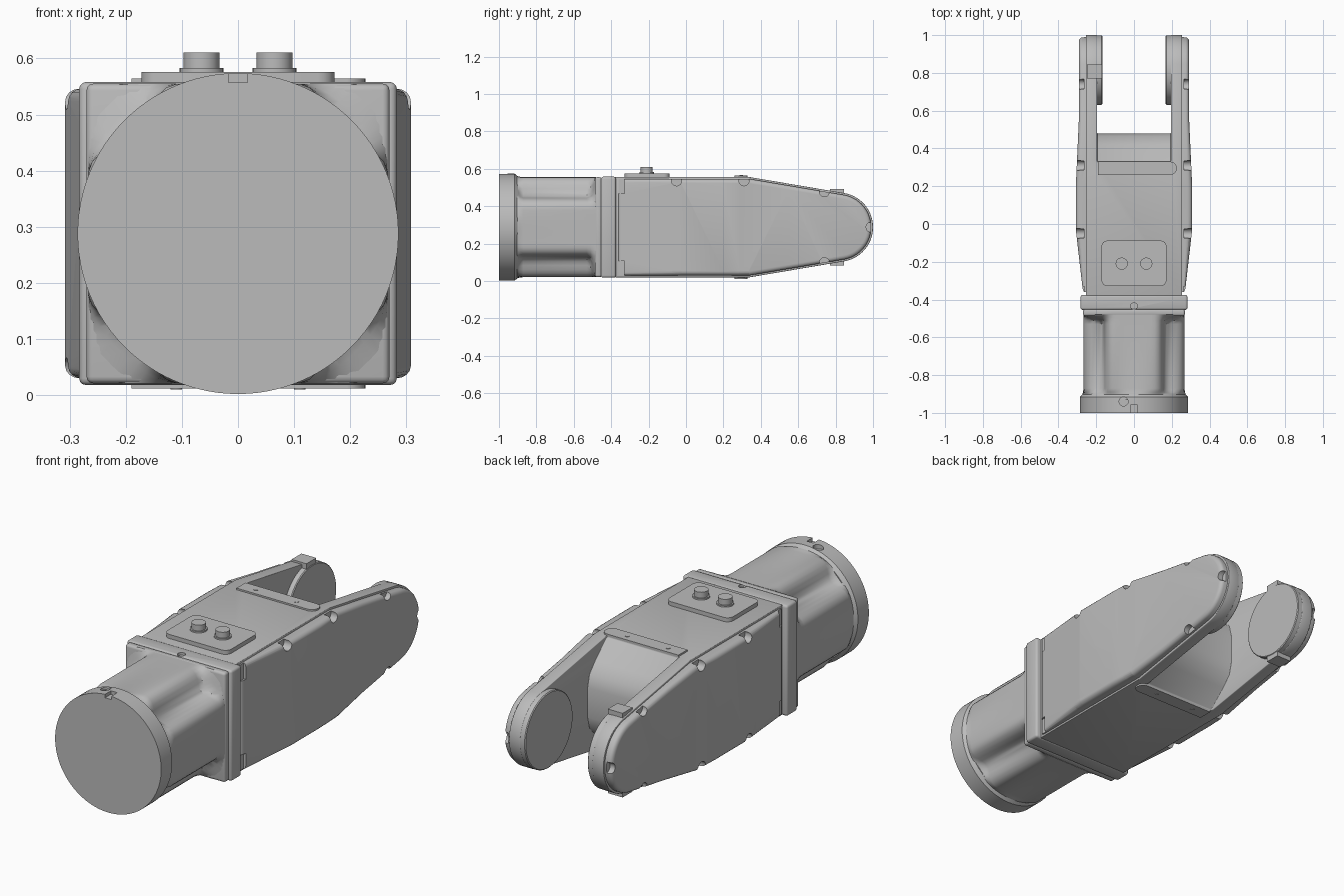
import bpy, bmesh
from math import radians, sin, cos, pi
from mathutils import Matrix, Vector

cube = bpy.data.objects.get("Cube")
if cube:
    bpy.data.objects.remove(cube)

ZC = 0.288      # height of the long axis
TIP = 0.815     # centre of the rounded fork end

grey = bpy.data.materials.new("cast grey")
grey.use_nodes = True
grey.diffuse_color = (0.5, 0.5, 0.5, 1)
grey.node_tree.nodes["Principled BSDF"].inputs["Base Color"].default_value = (0.5, 0.5, 0.5, 1)
parts = []


def finish(name, bm):
    bmesh.ops.recalc_face_normals(bm, faces=bm.faces)
    me = bpy.data.meshes.new(name)
    bm.to_mesh(me)
    bm.free()
    me.materials.append(grey)
    ob = bpy.data.objects.new(name, me)
    bpy.context.collection.objects.link(ob)
    parts.append(ob)
    return ob


def bake(ob):
    dg = bpy.context.evaluated_depsgraph_get()
    me = bpy.data.meshes.new_from_object(ob.evaluated_get(dg))
    ob.modifiers.clear()
    ob.data = me


def bevel(ob, width, segments=3):
    m = ob.modifiers.new("bevel", "BEVEL")
    m.width, m.segments, m.limit_method = width, segments, "ANGLE"
    m.angle_limit = radians(35)
    bake(ob)


def cut(ob, cutters):
    for c in cutters:
        c.hide_render = True
        m = ob.modifiers.new("cut", "BOOLEAN")
        m.operation, m.object, m.solver = "DIFFERENCE", c, "EXACT"
    bake(ob)
    for c in cutters:
        parts.remove(c)
        bpy.data.objects.remove(c)


def box(name, lo, hi):
    bm = bmesh.new()
    bmesh.ops.create_cube(bm, size=1)
    lo, hi = Vector(lo), Vector(hi)
    bm.transform(Matrix.Translation((lo + hi) / 2) @ Matrix.Diagonal((*(hi - lo), 1)))
    return finish(name, bm)


def cylinder(name, centre, r, depth, axis, sides=32, r2=None):
    bm = bmesh.new()
    bmesh.ops.create_cone(bm, cap_ends=True, segments=sides, radius1=r,
                          radius2=r if r2 is None else r2, depth=depth)
    rot = Vector((0, 0, 1)).rotation_difference(Vector(axis)).to_matrix().to_4x4()
    bm.transform(Matrix.Translation(centre) @ rot)
    return finish(name, bm)


def prism(points, x0, x1):
    # side profile (y, z) extruded along x
    bm = bmesh.new()
    a, b = ([bm.verts.new((x, y, z)) for y, z in points] for x in (x0, x1))
    bm.faces.new(a)
    bm.faces.new(b)
    for i in range(len(a)):
        bm.faces.new((a[i - 1], a[i], b[i], b[i - 1]))
    bmesh.ops.recalc_face_normals(bm, faces=bm.faces)
    return bm


def outline(y0, inset):
    # tapered body profile with a round fork end
    h, r = 0.268 - inset, 0.185 - inset
    arc = [radians(80 - 160 * i / 28) for i in range(29)]
    return ([(y0, ZC + h), (0.34, ZC + h)]
            + [(TIP + r * cos(a), ZC + r * sin(a)) for a in arc]
            + [(0.34, ZC - h), (y0, ZC - h)])


# Main housing with the fork slot
core = finish("fork_housing", prism(outline(-0.38, 0), -0.255, 0.255))
slot = [(0.33, 0.7), (0.33, 0.55), (0.42, 0.47), (0.465, 0.42), (0.48, 0.36)]
slot += [(y, 2 * ZC - z) for y, z in reversed(slot)] + [(1.2, -0.13), (1.2, 0.7)]
cut(core, [finish("slot_cutter", prism(slot, -0.195, 0.195))])
bevel(core, 0.01)

# Round bearing faces inside the fork
for s, side in ((1, "left"), (-1, "right")):
    ob = cylinder(side + "_bearing_face", (s * 0.205, TIP, ZC), 0.184, 0.075, (s, 0, 0), 64)
    bevel(ob, 0.004, 1)
for s, end in ((1, "upper"), (-1, "lower")):
    z = ZC + s * 0.185
    box(end + "_stop_pad", (-0.25, 0.77, z - 0.02), (-0.17, 0.845, z + 0.02))


# Side covers: domed plates with screw recesses along the rim
def cover_depth(y):
    pts = [(-0.36, 0.27), (-0.03, 0.308), (0.2, 0.308), (0.55, 0.292), (1.1, 0.292)]
    for (a, p), (b, q) in zip(pts, pts[1:]):
        if y <= b:
            return p + (q - p) * max(0, (y - a) / (b - a))
    return pts[-1][1]


for s, side in ((1, "left"), (-1, "right")):
    bm = prism(outline(-0.36, 0.01), 0.25, 0.3)
    rim = [e for e in bm.edges if all(v.co.x > 0.29 for v in e.verts)]
    bmesh.ops.bevel(bm, geom=rim, offset=0.022, segments=4, profile=0.5, affect="EDGES")
    for y in (-0.03, 0.2, 0.55):
        bmesh.ops.bisect_plane(bm, geom=bm.verts[:] + bm.edges[:] + bm.faces[:],
                               plane_co=(0, y, 0), plane_no=(0, 1, 0))
    for v in bm.verts:
        v.co.x = s * (0.25 + (v.co.x - 0.25) * (cover_depth(v.co.y) - 0.25) / 0.05)
    cover = finish(side + "_cover", bm)
    cutters = [cylinder("recess", (s * 0.32, 0.99, ZC), 0.027, 0.11, (s, 0, 0), 24)]
    for t in (1, -1):
        for y, h in ((-0.05, 0.248), (0.31, 0.248), (0.74, 0.19)):
            cutters.append(cylinder("recess", (s * 0.32, y, ZC + t * h), 0.027, 0.11, (s, 0, 0), 24))
        z = sorted((ZC + t * 0.18, ZC + t * 0.3))
        x = sorted((s * 0.262, s * 0.4))
        cutters.append(box("recess", (x[0], -0.4, z[0]), (x[1], -0.33, z[1])))
    cut(cover, cutters)

# Square mounting flange and its front step
flange = box("mounting_flange", (-0.283, -0.455, 0.018), (0.283, -0.375, 0.558))
bevel(flange, 0.012)
cut(flange, [cylinder("notch", (0, -0.435, 0.56), 0.018, 0.03, (0, 0, 1), 20)])
bevel(box("flange_step", (-0.27, -0.487, 0.021), (0.27, -0.45, 0.555)), 0.012)


# Neck: fluted sleeve blending from a circle to a square
def neck_radius(a, kind):
    t = abs((a + pi / 4) % (pi / 2) - pi / 4)
    square = 0.267 / cos(t)
    if kind == "round":
        return 0.274
    if kind == "square":
        return min(square, 0.35)
    k = min(1, max(0, (t - radians(21)) / radians(22)))
    k = k * k * (3 - 2 * k)
    return square * (1 - k) + 0.243 * k


bm = bmesh.new()
N = 96
rings = []
for y, kind, mix in ((-0.93, "round", 0), (-0.905, "round", 0), (-0.89, "round", 0.6), (-0.87, "round", 1),
                     (-0.53, "square", 1), (-0.51, "square", 0.85), (-0.495, "square", 0.5), (-0.48, "square", 0)):
    ring = []
    for i in range(N):
        a = 2 * pi * i / N
        r = neck_radius(a, kind) * (1 - mix) + neck_radius(a, "fluted") * mix
        ring.append(bm.verts.new((r * cos(a), y, ZC + r * sin(a))))
    rings.append(ring)
for p, q in zip(rings, rings[1:]):
    for i in range(N):
        bm.faces.new((p[i], p[i - 1], q[i - 1], q[i]))
bm.faces.new(rings[0])
bm.faces.new(rings[-1])
finish("fluted_neck", bm)

# Round end cap with locating notch and screw hole
cap = cylinder("end_cap", (0, -0.958, ZC), 0.286, 0.084, (0, 1, 0), 96)
cut(cap, [box("notch", (-0.017, -1.1, 0.557), (0.017, -0.955, 0.7)),
          cylinder("hole", (-0.055, -0.94, 0.58), 0.024, 0.06, (0, 0, 1), 20)])
cylinder("cap_shoulder", (0, -0.907, ZC), 0.286, 0.018, (0, 1, 0), 96, 0.27)

# Connector plate with two plugs on top
plate = box("connector_plate", (-0.172, -0.328, 0.55), (0.172, -0.088, 0.576))
bm = bmesh.new()
bm.from_mesh(plate.data)
corners = [e for e in bm.edges if abs(e.verts[0].co.z - e.verts[1].co.z) > 0.01]
bmesh.ops.bevel(bm, geom=corners, offset=0.03, segments=4, profile=0.5, affect="EDGES")
bm.to_mesh(plate.data)
bm.free()
for s, side in ((1, "left"), (-1, "right")):
    cylinder(side + "_plug_flange", (s * 0.065, -0.21, 0.577), 0.039, 0.012, (0, 0, 1))
    cylinder(side + "_plug", (s * 0.065, -0.21, 0.593), 0.032, 0.036, (0, 0, 1))

# Slot edge bars, above and below, each with two screws
for t, end in ((1, "upper"), (-1, "lower")):
    z = ZC + t * 0.266
    box(end + "_edge_bar", (-0.19, 0.26, z - 0.01), (0.195, 0.33, z + 0.01))
    cylinder(end + "_edge_bar_end", (0.192, 0.295, z), 0.035, 0.02, (0, 0, 1))
    for x in (-0.11, 0.11):
        cylinder(end + "_bar_screw", (x, 0.295, z + t * 0.009), 0.01, 0.006, (0, 0, 1), 16)

# Smooth the curved surfaces, keep the hard edges
bpy.ops.object.select_all(action="DESELECT")
for ob in parts:
    ob.select_set(True)
bpy.context.view_layer.objects.active = parts[0]
bpy.ops.object.shade_smooth_by_angle(angle=radians(32))
